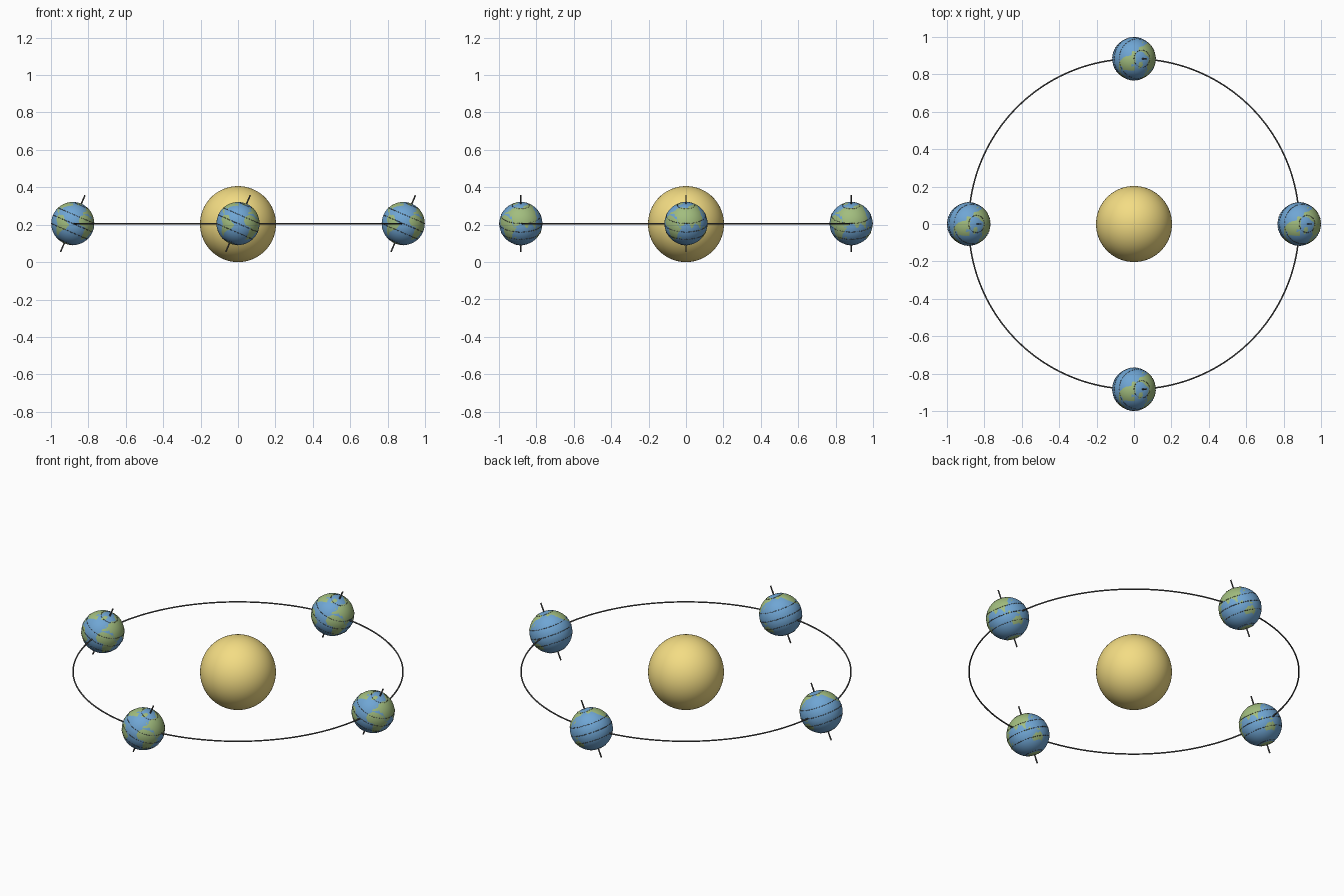
import bpy, math
from math import sin, cos, pi, radians, degrees

if "Cube" in bpy.data.objects:
    bpy.data.objects.remove(bpy.data.objects["Cube"])

SUN_R, EARTH_R, ORBIT_R, ZC = 0.203, 0.115, 0.883, 0.206
TILT = radians(23.4)
SPIN = -62          # turns longitude 62 east to face +x


def material(name, rgb):
    m = bpy.data.materials.new(name)
    m.diffuse_color = (*rgb, 1)
    m.use_nodes = True
    m.node_tree.nodes["Principled BSDF"].inputs["Base Color"].default_value = m.diffuse_color
    return m


yellow = material("sun_yellow", (0.90, 0.72, 0.23))
blue = material("sea_blue", (0.16, 0.38, 0.66))
green = material("land_green", (0.36, 0.51, 0.21))
dark = material("dark_line", (0.09, 0.09, 0.09))

# Rough outlines of the land masses as (longitude, latitude)
africa = [(-17, 15), (-16, 25), (-6, 36), (11, 37), (32, 31), (43, 12), (51, 11),
          (40, -5), (35, -23), (20, -35), (12, -17), (9, 4), (-8, 5)]
eurasia = [(-9, 37), (-9, 43), (-1, 46), (8, 55), (5, 61), (25, 71), (68, 69), (105, 77),
           (180, 68), (162, 57), (140, 54), (122, 38), (121, 28), (108, 20), (104, 2),
           (98, 15), (88, 22), (78, 8), (72, 21), (57, 26), (58, 20), (44, 13), (34, 31),
           (28, 40), (22, 37), (14, 44)]
north_america = [(-167, 66), (-130, 70), (-95, 70), (-82, 62), (-93, 58), (-80, 52),
                 (-75, 62), (-56, 52), (-70, 43), (-81, 31), (-81, 25), (-95, 29),
                 (-97, 19), (-88, 20), (-78, 8), (-105, 20), (-124, 40), (-135, 58), (-160, 56)]
south_america = [(-78, 8), (-60, 10), (-50, 0), (-35, -7), (-40, -22), (-58, -36),
                 (-68, -54), (-75, -48), (-70, -18), (-81, -5)]
australia = [(114, -23), (131, -12), (137, -16), (142, -11), (153, -27), (147, -39),
             (135, -33), (116, -35)]
greenland = [(-55, 68), (-70, 78), (-30, 83), (-20, 74), (-43, 60)]
islands = [[(110, 2), (117, 7), (118, 1), (114, -4)], [(132, -1), (150, -6), (140, -8)],
           [(44, -17), (50, -15), (46, -25)], [(131, 32), (141, 36), (144, 44), (139, 40)],
           [(-5, 50), (1, 52), (-4, 58)], [(96, 5), (106, -5), (102, -4)]]
LAND = [africa, eurasia, north_america, south_america, australia, greenland] + islands


def inside(poly, x, y):
    hit = False
    for (x1, y1), (x2, y2) in zip(poly, poly[1:] + poly[:1]):
        if (y1 > y) != (y2 > y) and x < (x2 - x1) * (y - y1) / (y2 - y1) + x1:
            hit = not hit
    return hit


def is_land(lon, lat):
    return lat < -72 or any(inside(p, lon, lat) for p in LAND)


def smooth(obj):
    obj.data.polygons.foreach_set("use_smooth", [True] * len(obj.data.polygons))


# Sun
bpy.ops.mesh.primitive_uv_sphere_add(segments=96, ring_count=48, radius=SUN_R, location=(0, 0, SUN_R))
sun = bpy.context.object
sun.name = "sun"
sun.data.materials.append(yellow)
smooth(sun)

# Orbit ring
bpy.ops.mesh.primitive_torus_add(major_segments=160, minor_segments=8, major_radius=ORBIT_R,
                                 minor_radius=0.004, location=(0, 0, ZC))
orbit = bpy.context.object
orbit.name = "orbit_ring"
orbit.data.materials.append(dark)
smooth(orbit)

# Globe with land coloured face by face
bpy.ops.mesh.primitive_uv_sphere_add(segments=180, ring_count=90, radius=EARTH_R)
globe = bpy.context.object
smooth(globe)
globe.data.materials.append(blue)
globe.data.materials.append(green)
for f in globe.data.polygons:
    c = f.center.normalized()
    lon = (degrees(math.atan2(c.y, c.x)) - SPIN + 180) % 360 - 180
    f.material_index = int(is_land(lon, degrees(math.asin(c.z))))

# Dashed equator, tropics and polar circles
curve = bpy.data.curves.new("latitude_lines", "CURVE")
curve.dimensions = "3D"
curve.bevel_depth = 0.0017
curve.bevel_resolution = 0
curve.use_fill_caps = True
curve.materials.append(dark)
for lat in (-66.6, -23.4, 0, 23.4, 66.6):
    r, z = EARTH_R * cos(radians(lat)), EARTH_R * sin(radians(lat))
    count = round(52 * cos(radians(lat)))
    for i in range(count):
        dash = curve.splines.new("POLY")
        dash.points.add(2)
        for j, p in enumerate(dash.points):
            a = 2 * pi * (i + 0.33 * j) / count
            p.co = (r * cos(a), r * sin(a), z, 1)

# Axis rod
bpy.ops.mesh.primitive_cylinder_add(vertices=12, radius=0.004, depth=0.33)
axis = bpy.context.object
axis.data.materials.append(dark)
bpy.ops.object.shade_smooth_by_angle()

# Four seasonal positions, all tilted the same way
meshes = {"globe": globe.data, "latitude_lines": curve, "axis": axis.data}
bpy.data.objects.remove(globe)
bpy.data.objects.remove(axis)
for k, season in enumerate(("east", "north", "west", "south")):
    for part, data in meshes.items():
        o = bpy.data.objects.new(f"{part}_{season}", data)
        o.location = (ORBIT_R * cos(k * pi / 2), ORBIT_R * sin(k * pi / 2), ZC)
        o.rotation_euler = (0, TILT, 0)
        bpy.context.collection.objects.link(o)
